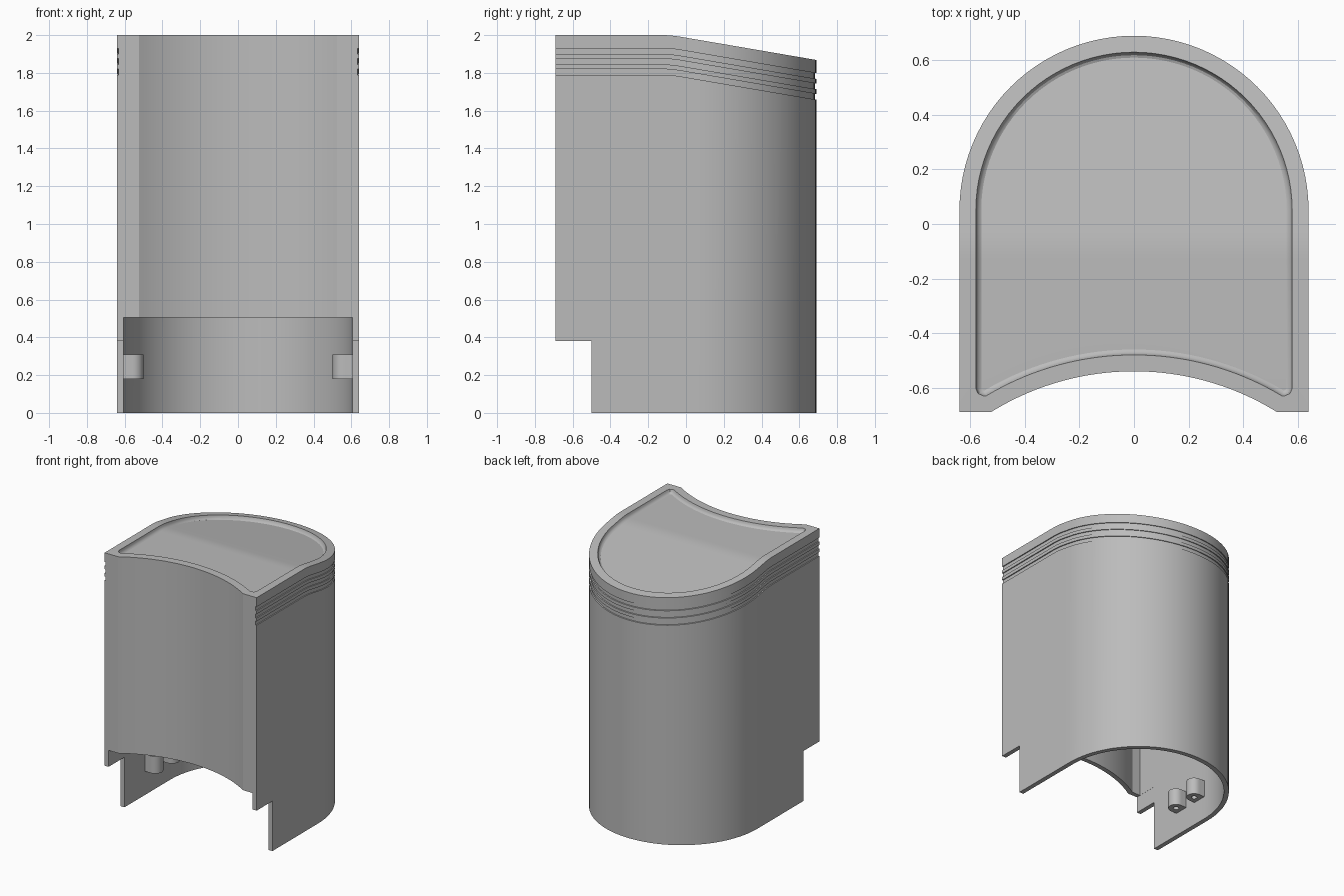
import bpy, bmesh
from math import sin, cos, pi, sqrt

cube = bpy.data.objects.get("Cube")
if cube:
    bpy.data.objects.remove(cube, do_unlink=True)

mat = bpy.data.materials.new("plain_grey")
mat.use_nodes = True
GREY = (0.5, 0.5, 0.5, 1)
mat.diffuse_color = GREY
mat.node_tree.nodes["Principled BSDF"].inputs["Base Color"].default_value = GREY

HALF, FRONT, ARC_Y = 0.64, -0.69, 0.05      # half width, front edge, centre of back arc
HOLLOW_Y, HOLLOW_R = -1.534, 0.994          # circle of the concave front


def outline(inset, corner=0.0, steps=16):
    """Right half of the plan, mirrored into a closed loop."""
    x, y, r = HALF - inset, FRONT + inset, HOLLOW_R + inset
    end = sqrt(r * r - (y - HOLLOW_Y) ** 2)
    half = []
    for i in range(steps + 1):
        px = end * i / steps
        half.append((px, HOLLOW_Y + sqrt(r * r - px * px)))
    c = corner
    half += [(x - c, y), (x - c * 0.29, y + c * 0.29), (x, y + c)]
    half += [(x * cos(pi / 2 * i / 24), ARC_Y + x * sin(pi / 2 * i / 24)) for i in range(25)]
    return half + [(-px, py) for px, py in half[-2:0:-1]]


def groove(depth):
    """Outer plan pulled in on the sides and back only."""
    pts = []
    for px, py in outline(0):
        if py >= ARC_Y:
            k = 1 - depth / HALF
            pts.append((px * k, ARC_Y + (py - ARC_Y) * k))
        elif abs(px) > HALF - 0.001:
            pts.append((px * (1 - depth / HALF), py))
        else:
            pts.append((px, py))
    return pts


def loft(bm, rings, closed=False):
    loops = [[bm.verts.new((x, y, z)) for x, y in pts] for pts, z in rings]
    pairs = list(zip(loops, loops[1:]))
    if closed:
        pairs.append((loops[-1], loops[0]))
    else:
        bm.faces.new(loops[0])
        bm.faces.new(loops[-1])
    for a, b in pairs:
        for i in range(len(a)):
            j = (i + 1) % len(a)
            bm.faces.new((a[i], a[j], b[j], b[i]))


def finish(bm, name):
    bmesh.ops.recalc_face_normals(bm, faces=bm.faces)
    mesh = bpy.data.meshes.new(name)
    bm.to_mesh(mesh)
    bm.free()
    mesh.materials.append(mat)
    ob = bpy.data.objects.new(name, mesh)
    bpy.context.collection.objects.link(ob)
    return ob


def activate(ob):
    bpy.ops.object.select_all(action='DESELECT')
    ob.select_set(True)
    bpy.context.view_layer.objects.active = ob


def smooth(ob):
    activate(ob)
    bpy.ops.object.shade_smooth_by_angle(angle=0.5)


def cut_box(target, lo, hi):
    bm = bmesh.new()
    bmesh.ops.create_cube(bm, size=1)
    for v in bm.verts:
        v.co = [(a + b) / 2 + c * (b - a) for a, b, c in zip(lo, hi, v.co)]
    cutter = finish(bm, "cutter")
    cutter.hide_render = True
    mod = target.modifiers.new("cut", 'BOOLEAN')
    mod.operation, mod.solver, mod.object = 'DIFFERENCE', 'EXACT', cutter
    activate(target)
    bpy.ops.object.modifier_apply(modifier=mod.name)
    bpy.data.objects.remove(cutter, do_unlink=True)


# Housing: hollow inside, bottom edge, grooved outer wall, rim, dished top
rings = [(outline(0.035), 1.9), (outline(0.035), 0), (outline(0), 0)]
for low in (1.79, 1.845, 1.9):
    rings += [(outline(0), low), (groove(0.008), low),
              (groove(0.008), low + 0.03), (outline(0), low + 0.03)]
rings += [(outline(0), 2), (outline(0.06, 0.028), 2), (outline(0.064, 0.024), 1.985),
          (outline(0.071, 0.018), 1.975), (outline(0.08, 0.01), 1.97)]
bm = bmesh.new()
loft(bm, rings)
bmesh.ops.remove_doubles(bm, verts=bm.verts, dist=0.00001)

# Slope the top down toward the back with a soft bend
BEND, WIDTH, SLOPE = -0.13, 0.1, 0.171
for i in range(5):
    bmesh.ops.bisect_plane(bm, geom=bm.verts[:] + bm.edges[:] + bm.faces[:],
                           plane_co=(0, BEND + WIDTH * i / 4, 0), plane_no=(0, 1, 0))
for v in bm.verts:
    t = v.co.y - BEND
    if v.co.z > 1.6 and t > 0:
        v.co.z -= SLOPE * (t * t / (2 * WIDTH) if t < WIDTH else t - WIDTH / 2)
housing = finish(bm, "housing")

# Open the lower front and step back the side walls
cut_box(housing, (-0.606, -1, -1), (0.606, -0.5, 0.505))
cut_box(housing, (-1, -1, -1), (1, -0.5, 0.38))
smooth(housing)


# Screw bosses on the inner side walls
def boss_plan(radius, side, cy, squared):
    pts = []
    for i in range(32):
        c, s = cos(2 * pi * i / 32), sin(2 * pi * i / 32)
        k = radius / max(abs(c), abs(s)) if squared and c > 0 else radius
        pts.append((side * (0.556 + c * k), cy + s * k))
    return pts


for side, label in ((1, "left"), (-1, "right")):
    for cy, place in ((-0.2, "front"), (0.0, "rear")):
        outer = boss_plan(0.055, side, cy, True)
        hole = boss_plan(0.02, side, cy, False)
        bm = bmesh.new()
        loft(bm, [(outer, 0.18), (outer, 0.31), (hole, 0.31), (hole, 0.18)], closed=True)
        smooth(finish(bm, f"{label}_{place}_screw_boss"))
